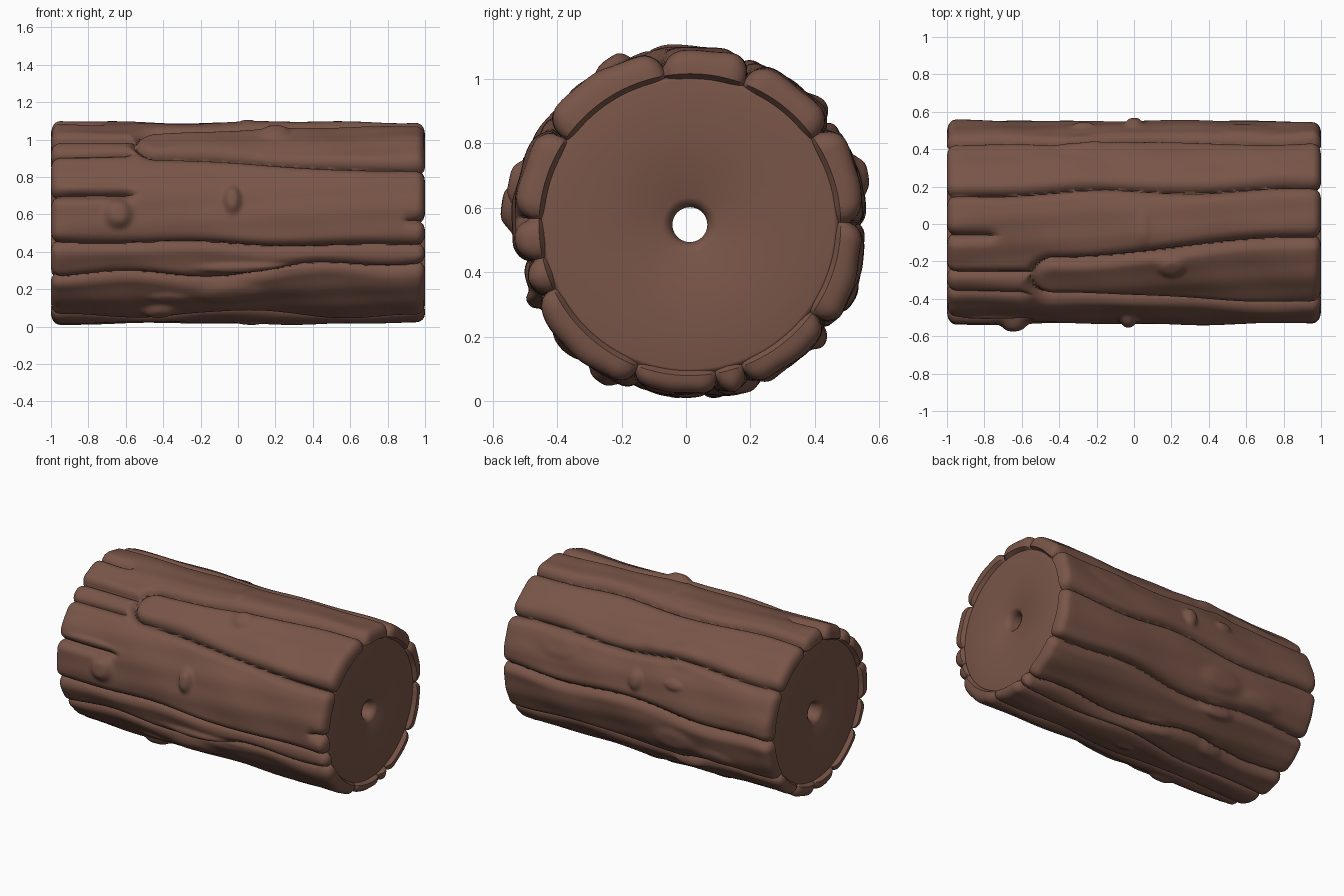
import bpy, math, random
from math import sin, cos, exp, sqrt, hypot, radians, pi

if "Cube" in bpy.data.objects:
    bpy.data.objects.remove(bpy.data.objects["Cube"])

random.seed(4)
CY, CZ = 0.012, 0.547   # log axis
RIN = 0.458             # radius where bark meets the wood core
NT = 480                # steps around the bark

brown = bpy.data.materials.new("bark_brown")
brown.diffuse_color = (0.191, 0.091, 0.065, 1)
brown.use_nodes = True
brown.node_tree.nodes["Principled BSDF"].inputs["Base Color"].default_value = brown.diffuse_color

# Straight grooves: angle at the left end, angle at the right end, wiggle
GROOVES = [(191, 193, 1.5), (214, 205, 4), (249, 250, 5), (272, 280, 3), (296, 290, 4),
           (324, 324, 3), (358, 361, 2.5), (396, 395, 2), (434, 429, 2)]
# Big knots and ridges: x, angle, half length, half width, height
KNOTS = [(-.64, 174, .07, .07, .04), (-.03, 166, .045, .07, .04), (.2, 116, .07, .06, .025),
         (.05, 94, .035, .09, .008), (0, 16, .045, .06, .03), (-.42, 240, .08, .05, .025),
         (.05, 206, .25, .03, .02), (-.75, 160, .2, .03, .015)]
# Smaller lumps scattered over the back and underside
KNOTS += [(random.uniform(-.7, .7), random.uniform(205, 420), random.uniform(.05, .18),
           random.uniform(.03, .08), random.uniform(.01, .02)) for _ in range(12)]
# Tongue of bark at the upper front: start of its straight sides, middle angle, half angle
TX, TA, TR = -.43, 125, 12.5


def smooth(t):
    t = max(0.0, min(1.0, t))
    return t * t * (3 - 2 * t)


def groove_row(x):
    """Angle and strength of every groove at this x."""
    row = [(a + (b - a) * (x + 1) / 2 + w * sin(5.5 * x + i * 2.3) * (1 - x * x), 1.0)
           for i, (a, b, w) in enumerate(GROOVES)]
    # Sides of the tongue
    if x >= TX:
        row += [(TA - TR - 13 * smooth((x - TX) / 1.3), 1.0), (TA + TR + 8 * smooth((x - TX) / 1.2), 1.0)]
    # Short splits near the ends
    return row + [(122, smooth((-.5 - x) / .06)), (136, .7 * smooth((-.52 - x) / .1)),
                  (98, smooth((-.7 - x) / .1)), (163, smooth((-.52 - x) / .1)),
                  (178, smooth((x - .86) / .1))]


def bark(x, deg, row):
    """Outer radius and groove factor (0 in a groove, 1 on a slab)."""
    g, best, level = 1.0, 1e9, .53
    dists = []
    for i, (a, strength) in enumerate(row):
        dists.append((abs((deg - a + 180) % 360 - 180), strength))
        ahead = (deg - a) % 360
        if ahead < best and i < len(GROOVES):
            best, level = ahead, .537 + .006 * cos(radians(a - 30)) + .005 * sin(i * 2.6)
    # Round end of the tongue
    if x < TX:
        dists.append((abs(hypot((x - TX) * 106, deg - TA) - TR), 1.0))
    for d, strength in dists:
        edge = sqrt(1 - (1 - min(1.0, d / 7)) ** 2)
        g = min(g, 1 - strength * (1 - edge))
    t = radians(deg)
    r = level + .005 * sin(5 * x + 4 * t) + .003 * sin(11 * x - 7 * t) + .002 * sin(3 * x + 23 * t)
    r = .482 + (r - .482) * g
    for kx, ka, sx, sw, h in KNOTS:
        dx = (x - kx) / sx
        if abs(dx) < 2:
            da = radians((deg - ka + 180) % 360 - 180) * .54 / sw
            q = dx * dx + da * da
            if q < 4:
                r += h * exp(-1.2 * q * q)
    return r, g


def make_object(name, verts, faces):
    me = bpy.data.meshes.new(name)
    me.from_pydata(verts, [], faces)
    me.update()
    ob = bpy.data.objects.new(name, me)
    bpy.context.collection.objects.link(ob)
    me.materials.append(brown)
    bpy.ops.object.select_all(action='DESELECT')
    ob.select_set(True)
    bpy.context.view_layer.objects.active = ob
    bpy.ops.object.mode_set(mode='EDIT')
    bpy.ops.mesh.select_all(action='SELECT')
    bpy.ops.mesh.normals_make_consistent(inside=False)
    bpy.ops.object.mode_set(mode='OBJECT')
    bpy.ops.object.shade_smooth_by_angle(angle=radians(50))
    return ob


def ring_faces(rows, n, closed=False):
    pairs = [(i, (i + 1) % rows) for i in range(rows if closed else rows - 1)]
    return [(a * n + j, a * n + (j + 1) % n, b * n + (j + 1) % n, b * n + j)
            for a, b in pairs for j in range(n)]


# Bark shell: body rows, with rounded slab ends on both sides
END = [None] + [90 * (i / 6) for i in range(7)]          # None is the inner lip
body = [-.9 + 1.8 * i / 140 for i in range(141)]
stations = [(-1, p) for p in END] + [(0, x) for x in body] + [(1, p) for p in reversed(END)]
verts = []
for side, p in stations:
    row = groove_row(p if side == 0 else side * .97)
    for j in range(NT):
        deg = 360 * j / NT
        t = radians(deg)
        if side == 0:
            x = p
            r, g = bark(x, deg, row)
        else:
            r, g = bark(side * .97, deg, row)
            tip = .965 + .035 * g
            if p is None:
                x, r = side * (tip - .025), RIN - .005
            else:
                f = radians(p)
                x = side * (tip - .05 * (1 - cos(f)))
                r = RIN + .01 + (r - RIN - .01) * sin(f) ** .75
        verts.append((x, CY + r * cos(t), CZ + r * sin(t)))
make_object("bark", verts, ring_faces(len(stations), NT))

# Wood core with a hole drilled along the axis
half = [(.95, .47), (.974, .455), (.976, .447), (.97, .085), (.96, .066), (.93, .054)]
profile = [(-x, r) for x, r in half] + half[::-1]
N = 96
core = [(x, CY + r * cos(2 * pi * j / N), CZ + r * sin(2 * pi * j / N))
        for x, r in profile for j in range(N)]
make_object("wood_core", core, ring_faces(len(profile), N, closed=True))
